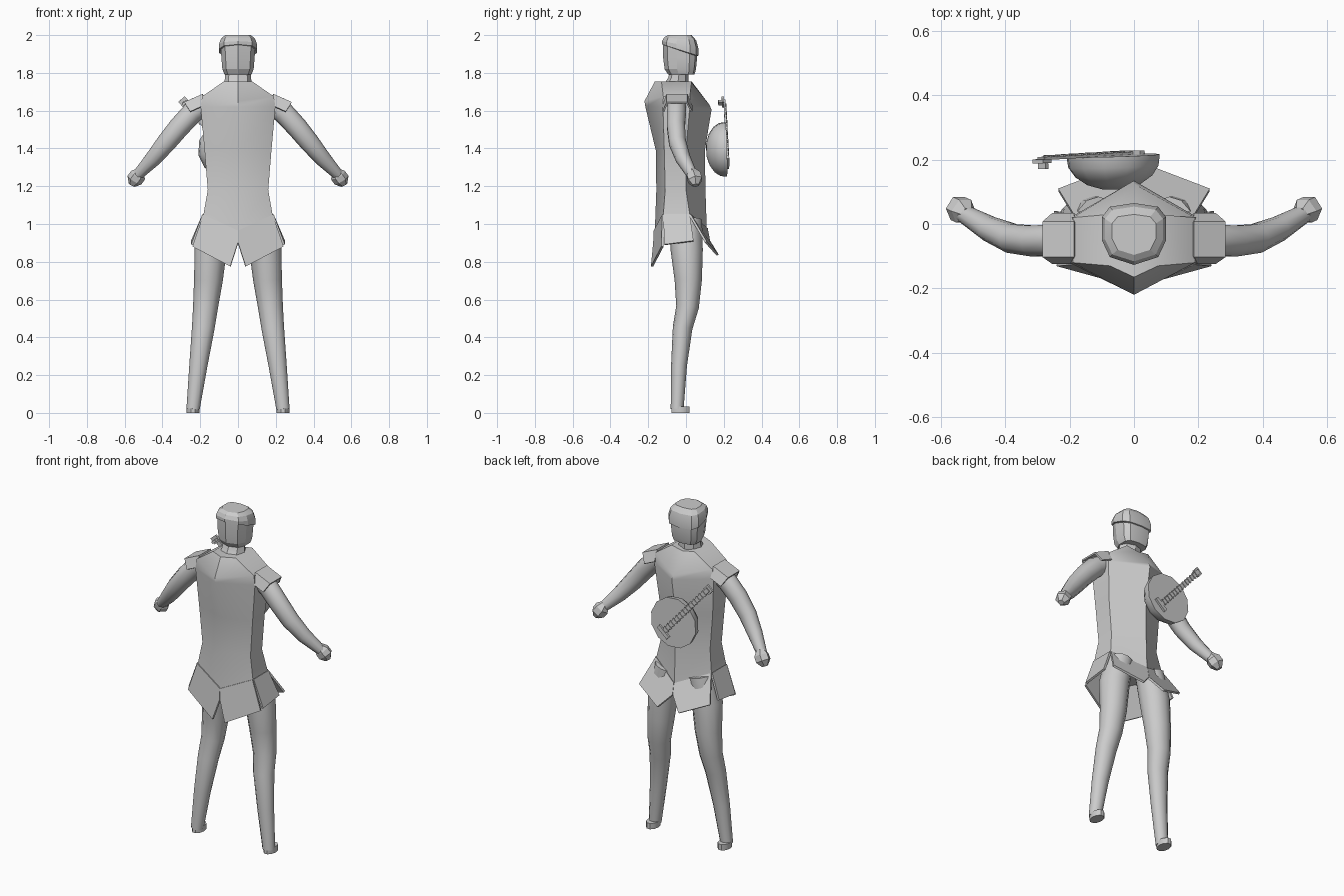
import bpy, bmesh, math
from mathutils import Vector, Matrix

if "Cube" in bpy.data.objects:
    bpy.data.objects.remove(bpy.data.objects["Cube"])


def make(name, verts, faces, angle=40, mirror=False, thick=0):
    bm = bmesh.new()
    vs = [bm.verts.new(v) for v in verts]
    for f in faces:
        bm.faces.new([vs[i] for i in f])
    bmesh.ops.recalc_face_normals(bm, faces=bm.faces)
    me = bpy.data.meshes.new(name)
    bm.to_mesh(me)
    bm.free()
    ob = bpy.data.objects.new(name, me)
    bpy.context.collection.objects.link(ob)
    bpy.ops.object.select_all(action='DESELECT')
    ob.select_set(True)
    bpy.context.view_layer.objects.active = ob
    if angle:
        bpy.ops.object.shade_smooth_by_angle(angle=math.radians(angle))
    if thick:
        s = ob.modifiers.new("Solidify", 'SOLIDIFY')
        s.thickness = thick
        s.offset = 0
    if mirror:
        ob.modifiers.new("Mirror", 'MIRROR')
    return ob


def loft(name, rings, **kw):
    n = len(rings[0])
    verts = [p for r in rings for p in r]
    faces = [(k * n + i, k * n + (i + 1) % n, (k + 1) * n + (i + 1) % n, (k + 1) * n + i)
             for k in range(len(rings) - 1) for i in range(n)]
    faces += [tuple(range(n)), tuple(range(len(verts) - n, len(verts)))]
    return make(name, verts, faces, **kw)


def tube(name, path, n=10, **kw):
    # path entries: x, y, z, radius in xz plane, radius along y
    pts = [Vector(p[:3]) for p in path]
    rings = []
    for k, p in enumerate(path):
        t = pts[min(k + 1, len(pts) - 1)] - pts[max(k - 1, 0)]
        u = t.cross(Vector((0, 1, 0))).normalized()
        v = t.cross(u).normalized()
        rings.append([pts[k] + u * p[3] * math.cos(a) + v * p[4] * math.sin(a)
                      for a in (2 * math.pi * i / n for i in range(n))])
    return loft(name, rings, **kw)


def hexring(hw, yf, ysf, ysb, yb, zf, zs, zb):
    return [(0, yf, zf), (hw, ysf, zs), (hw, ysb, zs),
            (0, yb, zb), (-hw, ysb, zs), (-hw, ysf, zs)]


# Tunic body
hem = hexring(.183, -.165, -.12, .02, .11, .965, 1.05, .975)
loft("tunic", [
    hem,
    hexring(.16, -.157, -.11, .0, .103, 1.18, 1.18, 1.18),
    hexring(.177, -.16, -.115, .0, .1, 1.39, 1.39, 1.39),
    hexring(.198, -.215, -.122, .02, .135, 1.62, 1.62, 1.605),
    hexring(.19, -.22, -.12, .02, .125, 1.65, 1.675, 1.63),
    hexring(.075, -.165, -.13, .03, .035, 1.755, 1.755, 1.742)])

# Flared skirt panels: front, side and back flap, mirrored
flaps = [
    ("front_skirt_flap", hem[0], hem[1], (.24, -.125, .88), (.04, -.18, .775), (0, -.168, .9)),
    ("back_skirt_flap", hem[3], hem[2], (.235, .105, .905), (.07, .168, .835), (0, .122, .91)),
]
for name, mid, side, outer, inner, notch in flaps:
    make(name, [mid, side, outer, inner, notch], [(0, 1, 2, 3, 4)],
         angle=0, mirror=True, thick=.012)
make("side_skirt_flap", [hem[1], hem[2], (.243, .04, .91), (.243, -.115, .89)],
     [(0, 1, 2, 3)], angle=0, mirror=True, thick=.012)

# Legs and feet
tube("leg", [(.11, .0, 1.02, .075, .085), (.145, .004, .86, .085, .085),
             (.157, .012, .7, .076, .072), (.172, .008, .56, .066, .06),
             (.184, -.018, .45, .06, .052), (.21, -.037, .25, .048, .042),
             (.238, -.047, .02, .035, .034)], n=12, mirror=True)
foot = [(.238 + .034 * math.cos(a), -.03 + .05 * math.sin(a))
        for a in (math.pi * i / 5 for i in range(10))]
loft("foot", [[(x, y, z) for x, y in foot] for z in (0, .035)], mirror=True)

# Arms
tube("arm", [(.17, -.05, 1.635, .055, .05), (.24, -.05, 1.59, .058, .052),
             (.31, -.053, 1.515, .056, .05), (.38, -.045, 1.43, .052, .047),
             (.45, -.015, 1.345, .043, .04), (.535, .035, 1.255, .028, .028)],
     n=10, mirror=True)

# Hands: faceted knobs
tube("hand", [(.517, .03, 1.285, .022, .022), (.53, .04, 1.258, .043, .042),
              (.548, .048, 1.232, .043, .042), (.562, .052, 1.205, .018, .018)],
     n=6, angle=0, mirror=True)

# Shoulder caps
cap = [(-.12, -.06), (-.1, 0), (.005, 0), (.03, -.06)]
inner = [(.185, y, 1.685 + z) for y, z in cap]
outer = [(.283 + z * .5, y, 1.642 + z * .8) for y, z in cap]
make("shoulder_cap", inner + outer, [(i, i + 1, i + 5, i + 4) for i in range(3)],
     angle=0, mirror=True, thick=.01)

# Neck
tube("neck", [(0, -.05, 1.73, .075, .065), (0, -.04, 1.765, .07, .055),
              (0, -.035, 1.83, .066, .045)], n=8, angle=30)

# Head and cap share a ten-sided outline
half = [(0, -1), (.75, -.75), (1, -.2), (1, .55), (.75, .88), (0, 1)]
outline = half + [(-x, y) for x, y in half[-2:0:-1]]


def headring(hw, cy, d, z, slope=0):
    return [(x * hw, cy + y * d, z - y * slope) for x, y in outline]


loft("head", [headring(.072, -.025, .07, 1.792), headring(.083, -.03, .083, 1.82),
              headring(.088, -.031, .09, 1.88), headring(.092, -.031, .09, 1.95)], angle=20)
loft("cap", [headring(.09, -.031, .088, 1.918, .03), headring(.1, -.031, .096, 1.921, .03),
             headring(.1, -.031, .096, 1.95, .018), headring(.09, -.031, .085, 1.98, .008),
             headring(.068, -.033, .063, 2.0)], angle=20)

# Lute frame: local x along neck, local z out of the soundboard
along = Vector((-.66, -.04, .75)).normalized()
out = Vector((-.03, 1, .03))
out = (out - along * out.dot(along)).normalized()
frame = Matrix((along, out.cross(along), out)).transposed().to_4x4()
frame.translation = Vector((-.065, .213, 1.395))


def box(name, c, s):
    verts = [(c[0] + i * s[0] / 2, c[1] + j * s[1] / 2, c[2] + k * s[2] / 2)
             for i in (-1, 1) for j in (-1, 1) for k in (-1, 1)]
    ob = make(name, verts, [(0, 1, 3, 2), (4, 5, 7, 6), (0, 1, 5, 4),
                            (2, 3, 7, 6), (0, 2, 6, 4), (1, 3, 7, 5)], angle=0)
    ob.matrix_world = frame
    return ob


bowl = [(.148, 0), (.143, -.035), (.122, -.065), (.085, -.09), (.035, -.105)]
rings = [[(r * math.cos(i * math.pi / 6), r * math.sin(i * math.pi / 6), z)
          for i in range(12)] for r, z in bowl]
loft("lute_bowl", rings, angle=40).matrix_world = frame

# Lute neck, frets, bridge and peg head
box("lute_neck", (.13, 0, .004), (.42, .026, .01))
for i in range(14):
    box("lute_fret", (-.06 + i * .028, 0, .01), (.01, .036, .006))
box("lute_bridge", (-.09, 0, .006), (.022, .085, .012))
box("lute_peg_head", (.335, 0, -.004), (.04, .045, .012))
box("lute_peg", (.33, 0, -.018), (.014, .03, .022))
